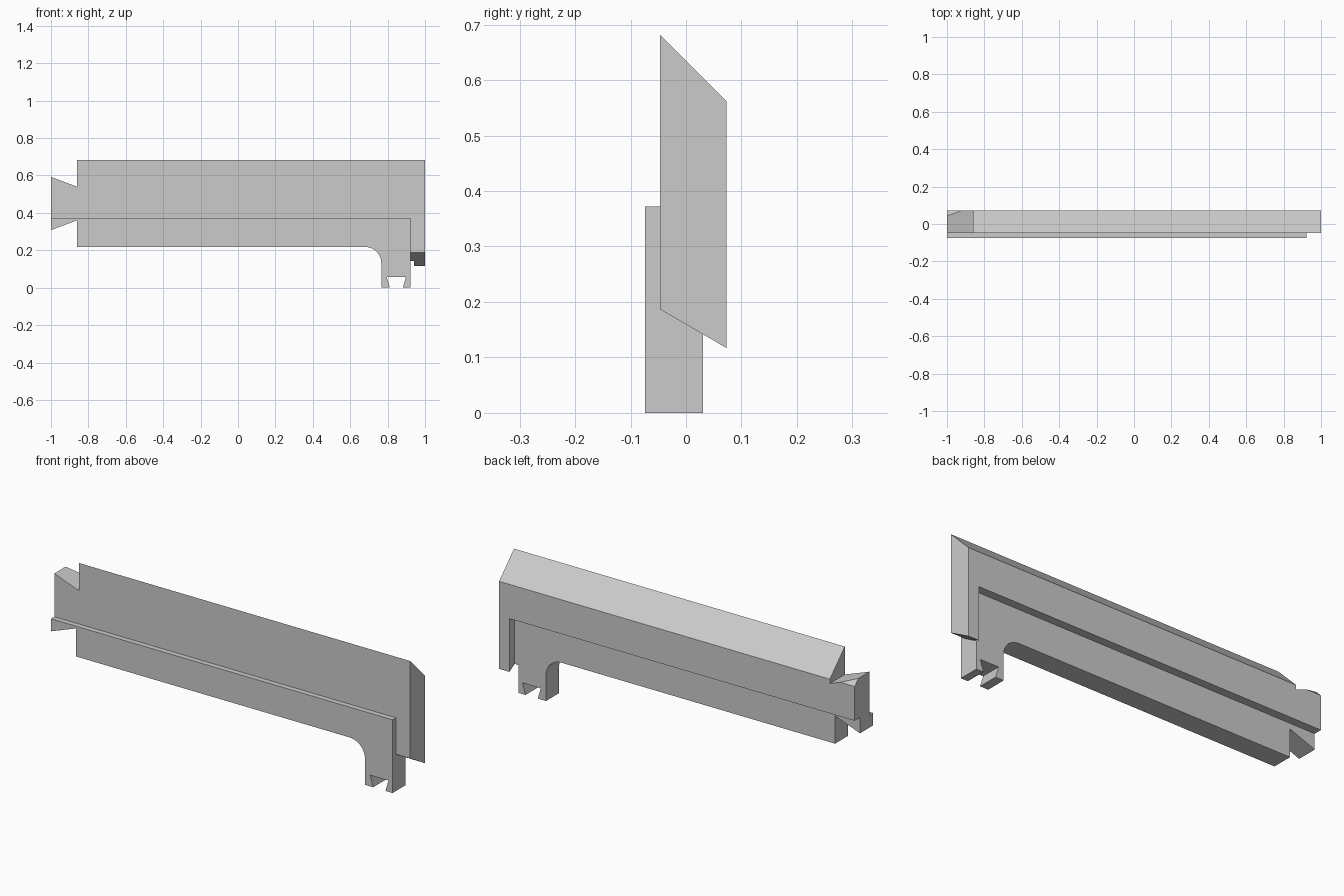
import bpy, bmesh, math

cube = bpy.data.objects.get("Cube")
if cube:
    bpy.data.objects.remove(cube, do_unlink=True)

grey = bpy.data.materials.new("plain_grey")
grey.use_nodes = True
grey.diffuse_color = (0.6, 0.6, 0.6, 1)
grey.node_tree.nodes["Principled BSDF"].inputs["Base Color"].default_value = (0.6, 0.6, 0.6, 1)


def prism(name, outline, y0, y1, planes=()):
    """Extrude an XZ outline along y, then trim with (point, outward normal) planes."""
    bm = bmesh.new()
    face = bm.faces.new([bm.verts.new((x, y0, z)) for x, z in outline])
    ext = bmesh.ops.extrude_face_region(bm, geom=[face])
    moved = [v for v in ext["geom"] if isinstance(v, bmesh.types.BMVert)]
    bmesh.ops.translate(bm, verts=moved, vec=(0, y1 - y0, 0))
    for co, no in planes:
        cut = bmesh.ops.bisect_plane(bm, geom=bm.verts[:] + bm.edges[:] + bm.faces[:],
                                     dist=1e-5, plane_co=co, plane_no=no, clear_outer=True)
        edges = [e for e in cut["geom_cut"] if isinstance(e, bmesh.types.BMEdge)]
        bmesh.ops.holes_fill(bm, edges=[e for e in bm.edges if e.is_boundary] or edges)
    bmesh.ops.recalc_face_normals(bm, faces=bm.faces[:])
    mesh = bpy.data.meshes.new(name)
    bm.to_mesh(mesh)
    bm.free()
    mesh.materials.append(grey)
    obj = bpy.data.objects.new(name, mesh)
    bpy.context.collection.objects.link(obj)
    return obj


def combine(target, tool, operation):
    """Apply a boolean and discard the tool object."""
    mod = target.modifiers.new(operation.lower(), "BOOLEAN")
    mod.operation, mod.solver, mod.object = operation, "EXACT", tool
    bpy.context.view_layer.objects.active = target
    bpy.ops.object.modifier_apply(modifier=mod.name)
    bpy.data.objects.remove(tool, do_unlink=True)


FRONT, BACK, BOARD_BACK = -0.047, 0.073, 0.031
TONGUE, LEG_END, SEAM = -0.86, 0.921, 0.372

# Upper beam with end arm and dovetail tongue, bevelled roof and sloping arm foot
beam = prism("bevelled_beam",
             [(-1, SEAM), (-1, 0.592), (TONGUE, 0.54), (TONGUE, 0.75), (1, 0.75),
              (1, 0.05), (LEG_END, 0.05), (LEG_END, SEAM)],
             FRONT, BACK,
             [((0, FRONT, 0.682), (0, 0.12, 0.12)),
              ((0, FRONT, 0.187), (0, -0.07, -0.12))])

# Small rebate behind the board
rebate = prism("rebate_cutter", [(-1.1, 0), (0.942, 0), (0.942, 0.388), (-1.1, 0.388)],
               BOARD_BACK, 0.2)
combine(beam, rebate, "DIFFERENCE")

# Lower board with rounded inside corner, leg and dovetail slot
R = 0.087
arc = [(0.679 + R * math.sin(a), 0.218 - R + R * math.cos(a))
       for a in (math.pi / 2 * i / 12 for i in range(13))]
board = prism("lower_board",
              [(-1, SEAM), (-1, 0.308), (TONGUE, 0.36), (TONGUE, 0.218)] + arc +
              [(0.766, 0), (0.812, 0), (0.795, 0.057), (0.898, 0.057), (0.881, 0),
               (LEG_END, 0), (LEG_END, SEAM)],
              -0.074, BOARD_BACK)
combine(beam, board, "UNION")
